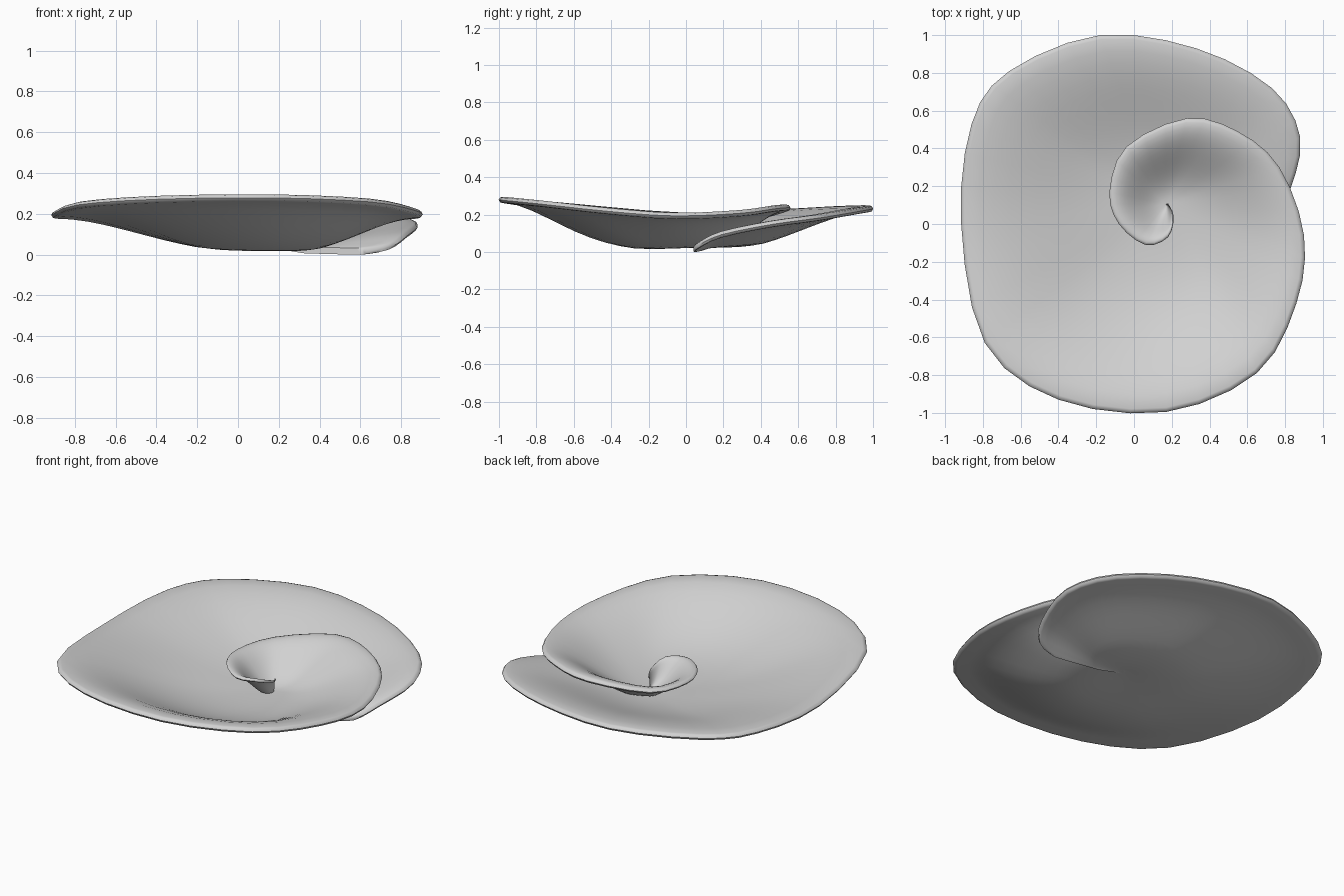
import bpy
import bmesh
from mathutils import Vector

cube = bpy.data.objects.get("Cube")
if cube:
    bpy.data.objects.remove(cube, do_unlink=True)

# Rim of the sheet: a clockwise spiral from the curled tip to the outer tail
RIM = [Vector(p) for p in (
    (.18, .11, .12), (.21, .04, .14), (.18, -.07, .18), (.06, -.11, .19),
    (-.08, 0, .2), (-.13, .17, .2), (-.04, .41, .21), (.28, .56, .255),
    (.55, .49, .255), (.77, .3, .23), (.9, -.06, .215), (.86, -.42, .24),
    (.65, -.79, .28), (.17, -.995, .3), (-.4, -.93, .293), (-.79, -.63, .265),
    (-.915, 0, .215), (-.86, .53, .235), (-.66, .81, .25), (-.18, 1, .255),
    (.33, .93, .24), (.73, .72, .205), (.88, .46, .17), (.83, .19, .115),
    (.75, .07, .06), (.63, .04, .037))]
APEX = Vector((.17, .105, .045))
RINGS = 14
STEPS = 3


def spline(points, steps):
    """Smooth path through the points."""
    ends = [points[0]] + points + [points[-1]]
    path = []
    for a, b, c, d in zip(ends, ends[1:], ends[2:], ends[3:]):
        for k in range(steps):
            t = k / steps
            path.append(b + (c - a) * t / 2
                        + (a * 2 - b * 5 + c * 4 - d) * t * t / 2
                        + (b * 3 - a - c * 3 + d) * t ** 3 / 2)
    return path + [points[-1]]


def section(rim):
    """Closed cross-section from the apex to a rounded rim and back below."""
    span = rim - APEX
    reach = span.xy.length
    outward = Vector((span.x, span.y, 0)) / reach
    thick = .008 + .026 * min(1, reach / .5)
    # the dish sags most towards the front
    front = max(0, -outward.y)
    power = 1 + min(1, reach) * (.25 + .65 * front ** 2)
    edge = rim - outward * min(thick * .7, reach * .5)
    top, bottom = [], []
    for i in range(RINGS + 1):
        s = i / RINGS
        rise = s ** power
        point = APEX.lerp(edge, s)
        point.z = APEX.z + (edge.z - APEX.z) * rise * rise * (3 - 2 * rise)
        top.append(point)
        bottom.append(point - Vector((0, 0, thick * min(1, .3 + s * 2))))
    # rounded lip between the upper and the lower skin
    lip = [edge + outward * thick * a - Vector((0, 0, thick * b))
           for a, b in ((.45, .12), (.7, .5), (.45, .88))]
    return top + lip + bottom[::-1]


# Skin the cross-sections into one curled sheet
bm = bmesh.new()
rows = [[bm.verts.new(p) for p in section(r)] for r in spline(RIM, STEPS)]
for near, far in zip(rows, rows[1:]):
    for j in range(len(near) - 1):
        bm.faces.new((near[j], near[j + 1], far[j + 1], far[j]))
# Strips closing the curled tip and the tail
for row in (rows[0], rows[-1]):
    for j in range(len(row) // 2):
        k = len(row) - 1 - j
        ring = (row[j], row[j + 1], row[k - 1], row[k])
        bm.faces.new(list(dict.fromkeys(ring)))
bmesh.ops.remove_doubles(bm, verts=bm.verts, dist=.0001)
bmesh.ops.recalc_face_normals(bm, faces=bm.faces)

mesh = bpy.data.meshes.new("spiral_dish")
bm.to_mesh(mesh)
bm.free()
dish = bpy.data.objects.new("spiral_dish", mesh)
bpy.context.collection.objects.link(dish)

# Plain light grey
grey = bpy.data.materials.new("light grey")
grey.use_nodes = True
colour = (.64, .64, .64, 1)
grey.diffuse_color = colour
grey.node_tree.nodes["Principled BSDF"].inputs["Base Color"].default_value = colour
mesh.materials.append(grey)

# Stand on the ground and smooth the skin
lowest = min(v.co.z for v in mesh.vertices)
for v in mesh.vertices:
    v.co.z -= lowest
bpy.context.view_layer.objects.active = dish
dish.select_set(True)
bpy.ops.object.shade_smooth_by_angle(angle=.9)
